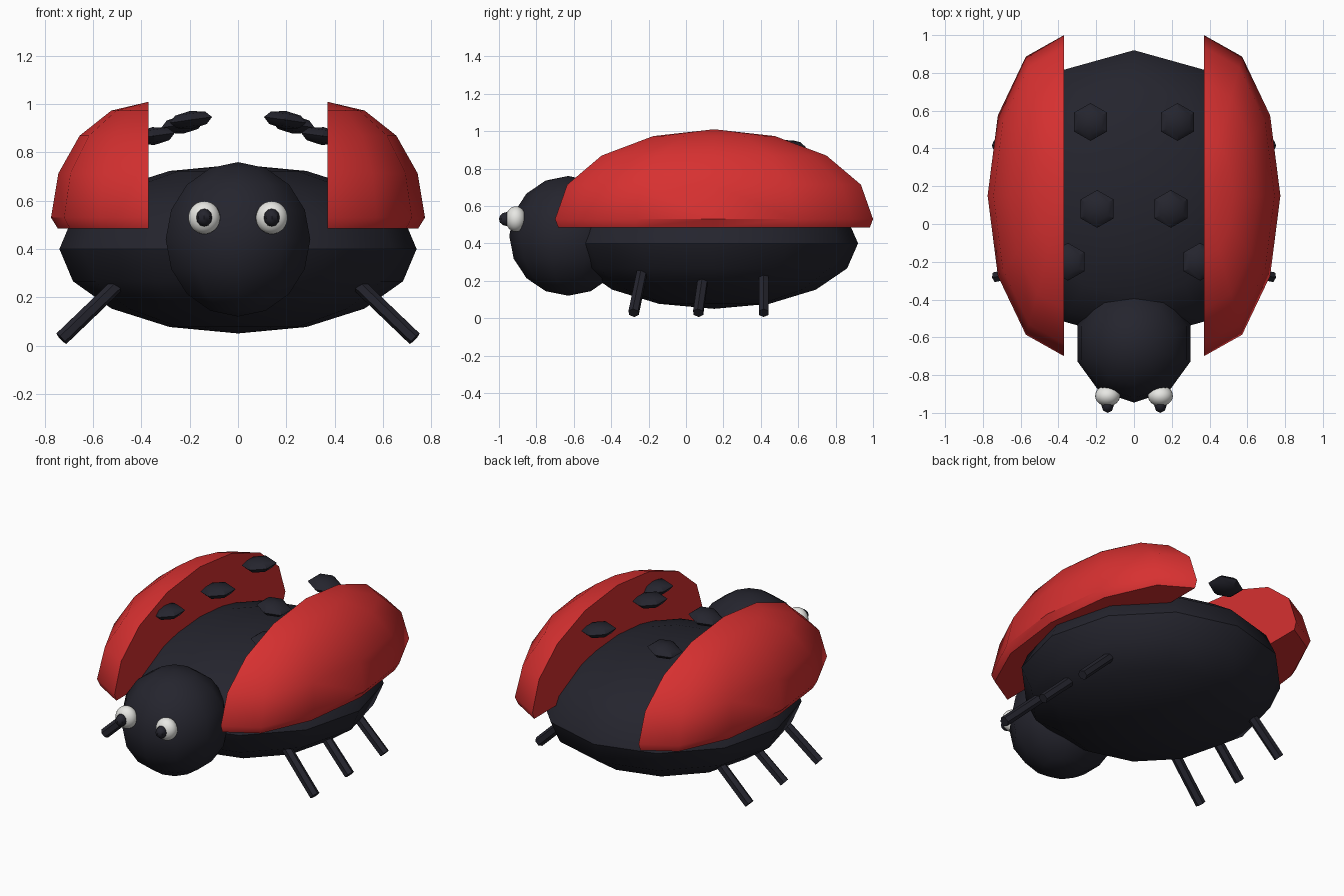
import bpy
import bmesh
from math import radians
from mathutils import Matrix, Vector

if "Cube" in bpy.data.objects:
    bpy.data.objects.remove(bpy.data.objects["Cube"], do_unlink=True)


def make_material(name, color, roughness=0.6):
    mat = bpy.data.materials.new(name)
    mat.use_nodes = True
    mat.diffuse_color = (*color, 1)
    shader = next(n for n in mat.node_tree.nodes if n.type == "BSDF_PRINCIPLED")
    shader.inputs["Base Color"].default_value = (*color, 1)
    shader.inputs["Roughness"].default_value = roughness
    return mat


BLACK = make_material("shell black", (0.018, 0.018, 0.027))
RED = make_material("wing red", (0.68, 0.03, 0.03))
WHITE = make_material("eye white", (0.8, 0.8, 0.77))


def finish(bm, name, mat, location, angle=40):
    bmesh.ops.recalc_face_normals(bm, faces=bm.faces)
    mesh = bpy.data.meshes.new(name)
    bm.to_mesh(mesh)
    bm.free()
    mesh.materials.append(mat)
    mesh.shade_smooth()
    mesh.set_sharp_from_angle(angle=radians(angle))
    obj = bpy.data.objects.new(name, mesh)
    obj.location = location
    bpy.context.collection.objects.link(obj)
    return obj


def sphere_mesh(segments, rings, radii):
    bm = bmesh.new()
    bmesh.ops.create_uvsphere(bm, u_segments=segments, v_segments=rings, radius=1,
                              matrix=Matrix.Diagonal((*radii, 1)))
    return bm


def ellipsoid(name, mat, location, radii, segments, rings, tilt=0, angle=40):
    obj = finish(sphere_mesh(segments, rings, radii), name, mat, location, angle)
    obj.rotation_euler.y = tilt
    return obj


def cut_and_cap(bm, normal):
    """Keep the half on the normal's side and close the cut with one face."""
    cut = bmesh.ops.bisect_plane(bm, geom=bm.verts[:] + bm.edges[:] + bm.faces[:],
                                 dist=0.0001, plane_co=(0, 0, 0), plane_no=normal,
                                 clear_inner=True)
    bmesh.ops.holes_fill(bm, edges=[e for e in bm.edges if e.is_boundary], sides=0)


def wing(name, side):
    # Quarter of an ellipsoid with a short rim tapering in below it
    bm = sphere_mesh(12, 8, (0.405, 0.85, 0.48))
    cut_and_cap(bm, (side, 0, 0))
    cut_and_cap(bm, (0, 0, 1))
    bm.normal_update()
    base = [f for f in bm.faces if all(abs(v.co.z) < 0.001 for v in f.verts)]
    rim = bmesh.ops.extrude_face_region(bm, geom=base)["geom"]
    for v in (g for g in rim if isinstance(g, bmesh.types.BMVert)):
        v.co = (v.co.x * 0.93, v.co.y * 0.98, -0.045)
    bmesh.ops.delete(bm, geom=[f for f in base if f.is_valid], context="FACES_ONLY")
    finish(bm, name, RED, (side * 0.37, 0.15, 0.53))


def leg(name, start, end):
    start, end = Vector(start), Vector(end)
    axis = end - start
    bm = bmesh.new()
    bmesh.ops.create_cone(bm, cap_ends=True, segments=6, radius1=0.03, radius2=0.03,
                          depth=axis.length,
                          matrix=axis.to_track_quat("Z", "Y").to_matrix().to_4x4())
    finish(bm, name, BLACK, (start + end) / 2, 30)


# Body and head
ellipsoid("body", BLACK, (0, 0.15, 0.4), (0.74, 0.77, 0.35), 12, 8)
ellipsoid("head", BLACK, (0, -0.63, 0.44), (0.315, 0.315, 0.32), 10, 8, angle=60)

# Spot positions and leg heights along the body
SPOTS = {"front": (0.35, -0.2, 0.868), "middle": (0.195, 0.08, 0.935),
         "rear": (0.23, 0.54, 0.915)}
LEGS = {"front": (-0.23, -0.28), "middle": (0.1, 0.065), "rear": (0.415, 0.415)}

for label, side in (("left", 1), ("right", -1)):
    wing(f"{label}_wing", side)

    # Floating spots, sloping gently outward
    for place, (x, y, z) in SPOTS.items():
        ellipsoid(f"{label}_{place}_spot", BLACK, (side * x, y, z),
                  (0.102, 0.1, 0.037), 6, 4, tilt=side * 0.14)

    # Legs
    for place, (y_top, y_foot) in LEGS.items():
        leg(f"{label}_{place}_leg", (side * 0.48, y_top, 0.27),
            (side * 0.732, y_foot, 0.028))

    # Eyes
    ellipsoid(f"{label}_eye", WHITE, (side * 0.14, -0.91, 0.53),
              (0.066, 0.055, 0.068), 24, 16)
    ellipsoid(f"{label}_pupil", BLACK, (side * 0.14, -0.96, 0.53),
              (0.033, 0.04, 0.037), 8, 6)
